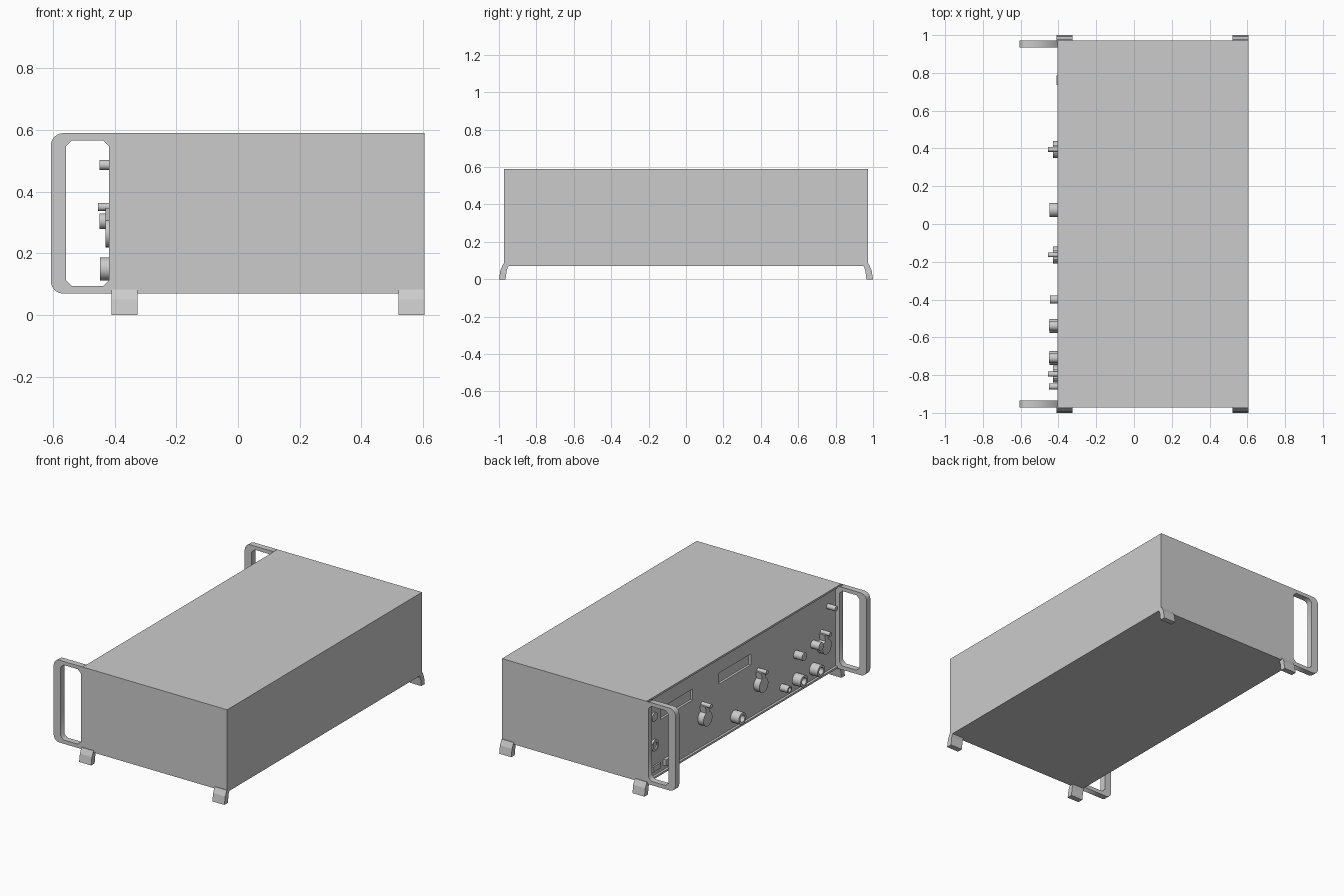
import bpy, bmesh
from math import sin, cos, pi, radians
from mathutils import Matrix

if "Cube" in bpy.data.objects:
    bpy.data.objects.remove(bpy.data.objects["Cube"])


def finish(name, bm):
    bmesh.ops.recalc_face_normals(bm, faces=bm.faces)
    me = bpy.data.meshes.new(name)
    bm.to_mesh(me)
    bm.free()
    ob = bpy.data.objects.new(name, me)
    bpy.context.collection.objects.link(ob)
    return ob


def box(name, x, y, z):
    bm = bmesh.new()
    size = [b - a for a, b in (x, y, z)]
    mid = [(a + b) / 2 for a, b in (x, y, z)]
    bmesh.ops.create_cube(bm, size=1, matrix=Matrix.Translation(mid) @ Matrix.Diagonal((*size, 1)))
    return finish(name, bm)


def prism(name, yz, x0, x1):
    """Extrude a y-z outline along x."""
    bm = bmesh.new()
    f = bm.faces.new([bm.verts.new((x0, y, z)) for y, z in yz])
    ext = bmesh.ops.extrude_face_region(bm, geom=[f])
    vs = [v for v in ext["geom"] if isinstance(v, bmesh.types.BMVert)]
    bmesh.ops.translate(bm, verts=vs, vec=(x1 - x0, 0, 0))
    return finish(name, bm)


def lathe(name, profile, y, z, n=32):
    """Revolve (x, radius) points about an axis parallel to x."""
    bm = bmesh.new()
    rings = [[bm.verts.new((x, y + r * cos(2 * pi * i / n), z + r * sin(2 * pi * i / n)))
              for i in range(n)] for x, r in profile]
    for a, b in zip(rings, rings[1:]):
        for i in range(n):
            j = (i + 1) % n
            bm.faces.new((a[i], a[j], b[j], b[i]))
    bm.faces.new(rings[0])
    bm.faces.new(rings[-1])
    ob = finish(name, bm)
    bpy.ops.object.select_all(action='DESELECT')
    bpy.context.view_layer.objects.active = ob
    ob.select_set(True)
    bpy.ops.object.shade_smooth_by_angle(angle=radians(35))
    return ob


FRONT, PANEL, BACK = -0.405, -0.39, 0.605
W, Z0, Z1 = 0.972, 0.07, 0.59

# Case with recessed control panel and two display windows
case = box("case", (FRONT, BACK), (-W, W), (Z0, Z1))
cuts = [box("panel_cutter", (FRONT - 0.1, PANEL), (-0.935, 0.935), (Z0 + 0.012, Z1 - 0.012))]
for y0 in (-0.09, 0.49):
    cuts.append(box("display_cutter", (FRONT - 0.1, PANEL + 0.015), (y0, y0 + 0.32), (0.41, 0.48)))
for c in cuts:
    m = case.modifiers.new("recess", 'BOOLEAN')
    m.object = c
    m.solver = 'EXACT'
    bpy.ops.object.select_all(action='DESELECT')
    bpy.context.view_layer.objects.active = case
    bpy.ops.object.modifier_apply(modifier=m.name)
    bpy.data.objects.remove(c)

# Side handles: rounded plate with a chamfered opening
r, hx = 0.04, -0.607
outer = [(FRONT, Z0), (FRONT, Z1)]
for cz, start in ((Z1 - r, 90), (Z0 + r, 180)):
    for i in range(7):
        a = radians(start + 15 * i)
        outer.append((hx + r + r * cos(a), cz + r * sin(a)))
x0, x1, z0, z1, c = -0.558, -0.418, 0.094, 0.567, 0.02
inner = [(x0 + c, z0), (x1 - c, z0), (x1, z0 + c), (x1, z1 - c),
         (x1 - c, z1), (x0 + c, z1), (x0, z1 - c), (x0, z0 + c)]
for side, y in (("right", -0.953), ("left", 0.953)):
    cu = bpy.data.curves.new(side + "_handle", 'CURVE')
    cu.dimensions = '2D'
    cu.fill_mode = 'BOTH'
    cu.extrude = 0.019
    for pts in (outer, inner):
        sp = cu.splines.new('POLY')
        sp.points.add(len(pts) - 1)
        for p, (px, pz) in zip(sp.points, pts):
            p.co = (px, pz, 0, 1)
        sp.use_cyclic_u = True
    ob = bpy.data.objects.new(side + "_handle", cu)
    ob.location.y = y
    ob.rotation_euler.x = pi / 2
    bpy.context.collection.objects.link(ob)
    bpy.ops.object.select_all(action='DESELECT')
    ob.select_set(True)
    bpy.context.view_layer.objects.active = ob
    bpy.ops.object.convert(target='MESH')

# Splayed feet
foot = [(0.95, 0.07), (0.958, 0.05), (0.965, 0), (1.0, 0), (0.992, 0.05), (0.976, 0.083), (0.965, 0.083)]
for end, a, b in (("front", -0.41, -0.326), ("back", 0.521, BACK)):
    for side, s in (("left", 1), ("right", -1)):
        prism(f"{end}_{side}_foot", [(s * y, z) for y, z in foot], a, b)

# Dials: disc, tapered tab and crank pin
for i, y in enumerate((0.395, -0.163, -0.795)):
    lathe(f"dial_{i}", [(PANEL, 0.045), (-0.43, 0.045)], y, 0.265)
    prism(f"dial_tab_{i}", [(y - 0.014, 0.29), (y + 0.014, 0.29), (y + 0.024, 0.348), (y - 0.024, 0.348)],
          PANEL, -0.43)
    lathe(f"dial_pin_{i}", [(PANEL, 0.013), (-0.454, 0.013)], y, 0.351, 16)


# Hollow connectors: flange, barrel and bore
def socket(name, y, z, r, tip):
    lathe(name, [(PANEL, r), (tip, r), (tip, r * 0.6), (PANEL - 0.005, r * 0.6)], y, z)


for i, (y, z, r, tip) in enumerate(((0.075, 0.15, 0.037, -0.448), (-0.54, 0.15, 0.037, -0.448),
                                    (-0.71, 0.15, 0.037, -0.448), (-0.4, 0.15, 0.022, -0.445),
                                    (0.88, 0.275, 0.035, -0.403))):
    socket(f"socket_{i}", y, z, r, tip)

# Small knobs and push button
for i, (y, z, r) in enumerate(((-0.54, 0.305, 0.025), (-0.71, 0.305, 0.025), (-0.86, 0.487, 0.016))):
    lathe(f"knob_{i}", [(PANEL, r), (-0.449, r)], y, z, 24)

# Low indicator and switches beside the left handle
lathe("indicator", [(PANEL, 0.028), (-0.4, 0.028)], 0.88, 0.455)
box("power_switch_plate", (-0.4, PANEL), (0.82, 0.9), (0.11, 0.145))
box("power_switch", (-0.411, PANEL), (0.735, 0.785), (0.11, 0.15))
